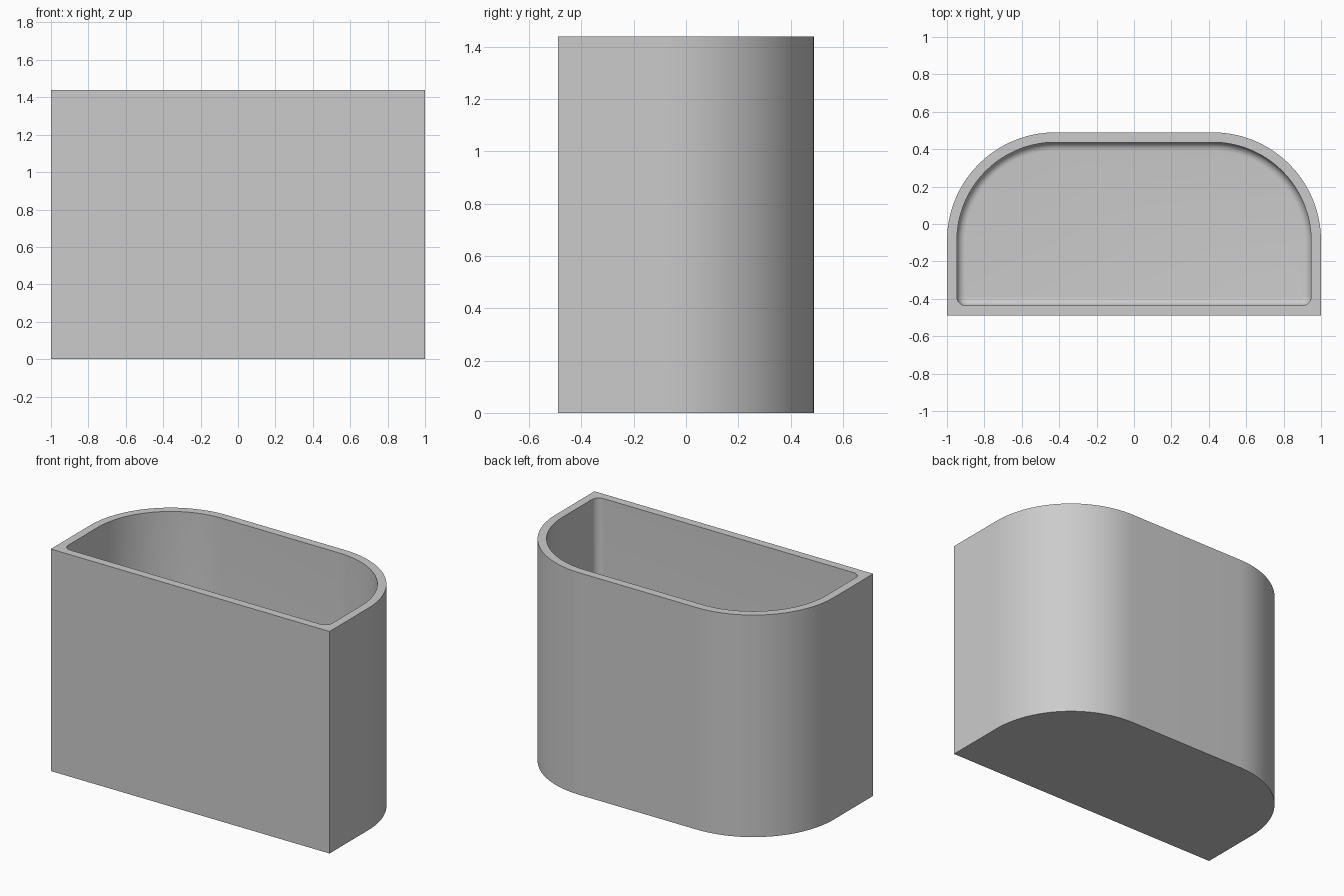
import bpy, bmesh
from math import sin, cos, pi, radians

cube = bpy.data.objects.get("Cube")
if cube:
    bpy.data.objects.remove(cube)

HEIGHT, HALF_W, HALF_D = 1.44, 1.0, 0.49
WALL, BACK_R, FRONT_R, FILLET = 0.053, 0.58, 0.05, 0.045
STEPS = 32


def outline(inset, front_radius):
    """Rounded-back outline moved inwards, anticlockwise from the front left."""
    w, d, back = HALF_W - inset, HALF_D - inset, BACK_R - inset
    corners = [(1, -1, front_radius, -pi / 2), (1, 1, back, 0),
               (-1, 1, back, pi / 2), (-1, -1, front_radius, pi)]
    points = []
    for sx, sy, r, start in corners:
        for i in range(STEPS + 1):
            a = start + pi / 2 * i / STEPS
            points.append((sx * (w - r) + r * cos(a), sy * (d - r) + r * sin(a)))
    return points


# Cross-section of the wall: inset, front corner radius, height
sections = [(0, 0, 0), (0, 0, HEIGHT), (WALL, FRONT_R, HEIGHT)]
for i in range(9):
    a = pi / 2 * i / 8
    grow = FILLET * (1 - cos(a))
    sections.append((WALL + grow, FRONT_R - grow, WALL + FILLET * (1 - sin(a))))

# Planter shell, outside, rim, inside and rounded floor edge
bm = bmesh.new()
rings = [[bm.verts.new((x, y, z)) for x, y in outline(inset, r)]
         for inset, r, z in sections]
for low, high in zip(rings, rings[1:]):
    for i in range(len(low)):
        j = (i + 1) % len(low)
        bm.faces.new((low[i], low[j], high[j], high[i]))
bm.faces.new(rings[0][::-1])
bm.faces.new(rings[-1])
bmesh.ops.remove_doubles(bm, verts=bm.verts[:], dist=0.0001)
bmesh.ops.recalc_face_normals(bm, faces=bm.faces[:])

mesh = bpy.data.meshes.new("planter_box")
bm.to_mesh(mesh)
bm.free()
planter = bpy.data.objects.new("planter_box", mesh)
bpy.context.collection.objects.link(planter)

# Plain grey material
grey = bpy.data.materials.new("light grey")
grey.use_nodes = True
colour = (0.6, 0.6, 0.6, 1)
grey.diffuse_color = colour
grey.node_tree.nodes["Principled BSDF"].inputs["Base Color"].default_value = colour
mesh.materials.append(grey)

# Smooth curves, crisp rim and front corners
bpy.ops.object.select_all(action="DESELECT")
planter.select_set(True)
bpy.context.view_layer.objects.active = planter
bpy.ops.object.shade_smooth_by_angle(angle=radians(30))
